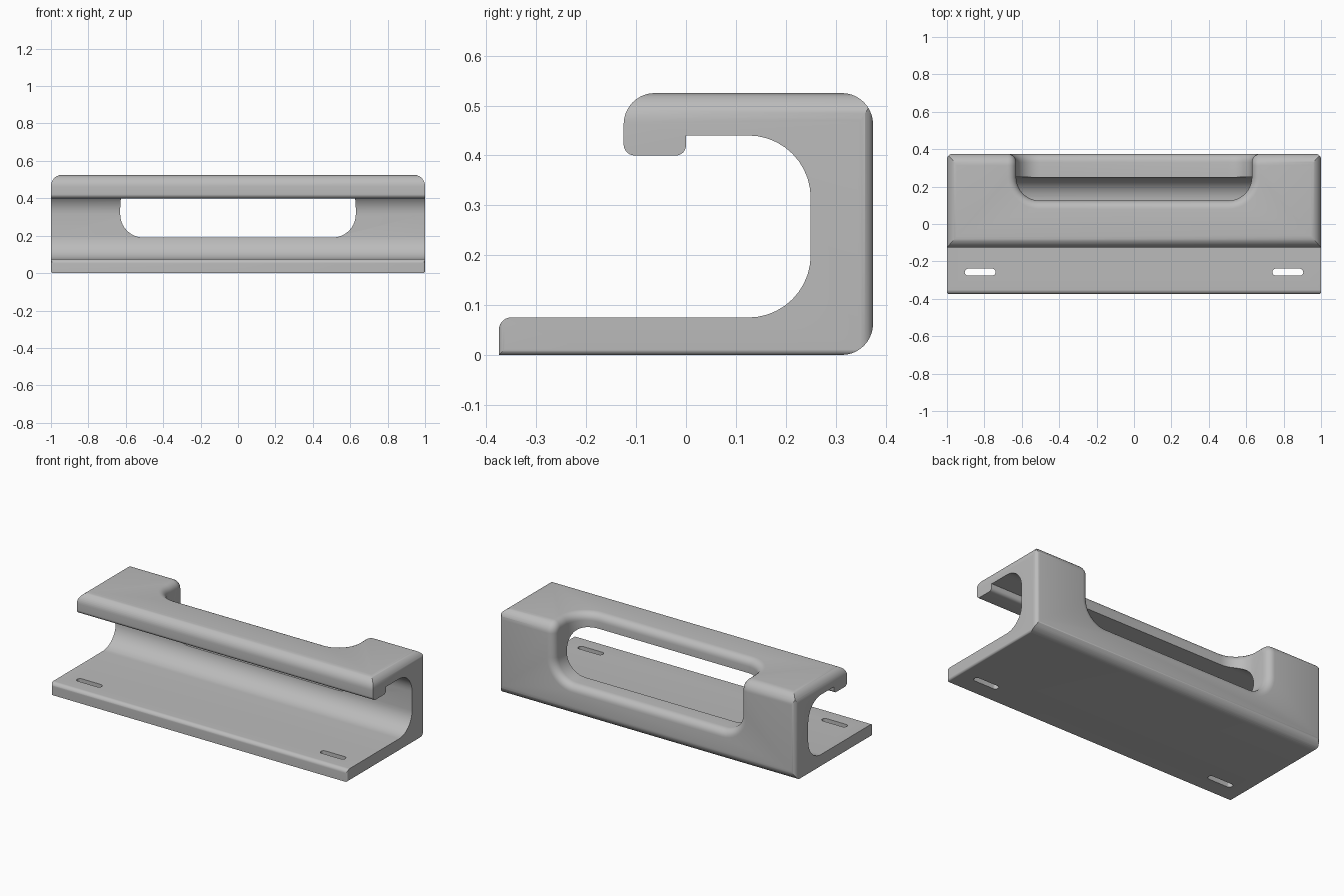
import bpy, bmesh, math
from mathutils import Vector

cube = bpy.data.objects.get("Cube")
if cube:
    bpy.data.objects.remove(cube)

# One grey material
grey = bpy.data.materials.new("Plain grey")
grey.use_nodes = True
colour = (0.5, 0.5, 0.5, 1)
grey.diffuse_color = colour
grey.node_tree.nodes["Principled BSDF"].inputs["Base Color"].default_value = colour


def rounded(corners, steps=10):
    """Outline with each right-angled corner (a, b, radius) filleted."""
    pts = []
    for i, (a, b, r) in enumerate(corners):
        p = Vector((a, b))
        if r == 0:
            pts.append(p)
            continue
        u = (Vector(corners[i - 1][:2]) - p).normalized() * r
        v = (Vector(corners[(i + 1) % len(corners)][:2]) - p).normalized() * r
        for k in range(steps + 1):
            t = math.pi / 2 * k / steps
            pts.append(p + u + v - v * math.cos(t) - u * math.sin(t))
    return pts


def prism(name, corners, axis, lo, hi):
    """Extrude a rounded outline along one axis."""
    place = {"x": lambda p, d: (d, p.x, p.y),
             "y": lambda p, d: (p.x, d, p.y),
             "z": lambda p, d: (p.x, p.y, d)}[axis]
    bm = bmesh.new()
    pts = rounded(corners)
    ends = [[bm.verts.new(place(p, d)) for p in pts] for d in (lo, hi)]
    bm.faces.new(ends[0])
    bm.faces.new(ends[1])
    n = len(pts)
    for i in range(n):
        j = (i + 1) % n
        bm.faces.new((ends[0][i], ends[0][j], ends[1][j], ends[1][i]))
    bmesh.ops.recalc_face_normals(bm, faces=bm.faces)
    mesh = bpy.data.meshes.new(name)
    bm.to_mesh(mesh)
    bm.free()
    mesh.materials.append(grey)
    obj = bpy.data.objects.new(name, mesh)
    bpy.context.collection.objects.link(obj)
    return obj


def combine(target, tool, operation):
    """Apply a boolean and discard the tool."""
    mod = target.modifiers.new("Boolean", "BOOLEAN")
    mod.operation, mod.solver, mod.object = operation, "EXACT", tool
    bpy.context.view_layer.objects.active = target
    bpy.ops.object.modifier_apply(modifier=mod.name)
    bpy.data.objects.remove(tool)


# C-shaped bracket section with a hooked lip
bracket = prism("bracket", [
    (-0.375, 0, 0), (0.375, 0, 0.0625), (0.375, 0.525, 0.0625),
    (-0.125, 0.525, 0.0625), (-0.125, 0.4, 0.022), (0, 0.4, 0.02),
    (0, 0.44, 0), (0.25, 0.44, 0.125), (0.25, 0.075, 0.125),
    (-0.375, 0.075, 0.024)], "x", -1.1, 1.1)

# Wide opening through the back wall and the top
opening = prism("opening_cutter", [
    (-0.63, 0.19, 0.125), (0.63, 0.19, 0.125), (0.63, 0.8, 0), (-0.63, 0.8, 0)],
    "y", -0.3, 0.7)
top_limit = prism("opening_limit", [
    (-0.63, 0.125, 0.125), (0.63, 0.125, 0.125), (0.63, 0.6, 0), (-0.63, 0.6, 0)],
    "z", 0.1, 0.9)
combine(opening, top_limit, "INTERSECT")
combine(bracket, opening, "DIFFERENCE")

# Round the outer rim of the opening
bm = bmesh.new()
bm.from_mesh(bracket.data)
bmesh.ops.remove_doubles(bm, verts=bm.verts, dist=0.0001)
rim = []
for e in bm.edges:
    mid = (e.verts[0].co + e.verts[1].co) / 2
    outer = mid.y > 0.3 or mid.z > 0.48
    if outer and abs(mid.x) < 0.7 and e.calc_face_angle(0) > math.radians(50):
        rim.append(e)
bmesh.ops.bevel(bm, geom=rim, offset=0.045, offset_type="OFFSET", segments=6,
                profile=0.5, affect="EDGES", clamp_overlap=False)
bm.to_mesh(bracket.data)
bm.free()

# Rounded ends: trim to the rounded front and plan outlines
combine(bracket, prism("front_outline", [
    (-1, -0.0005, 0.0125), (1, -0.0005, 0.0125),
    (1, 0.5255, 0.06), (-1, 0.5255, 0.06)], "y", -0.6, 0.6), "INTERSECT")
combine(bracket, prism("plan_outline", [
    (-1, -0.3755, 0.0125), (1, -0.3755, 0.0125),
    (1, 0.3755, 0.03), (-1, 0.3755, 0.03)], "z", -0.2, 0.8), "INTERSECT")

# Screw slots in the base plate
for side in (-1, 1):
    x, y, half, r = side * 0.8225, -0.2575, 0.0825, 0.0185
    combine(bracket, prism("slot_cutter", [
        (x - half, y - r, r * 0.98), (x + half, y - r, r * 0.98),
        (x + half, y + r, r * 0.98), (x - half, y + r, r * 0.98)],
        "z", -0.1, 0.2), "DIFFERENCE")

# Smooth shading with sharp edges kept
bpy.ops.object.select_all(action="DESELECT")
bracket.select_set(True)
bpy.context.view_layer.objects.active = bracket
bpy.ops.object.shade_smooth_by_angle(angle=math.radians(30))
